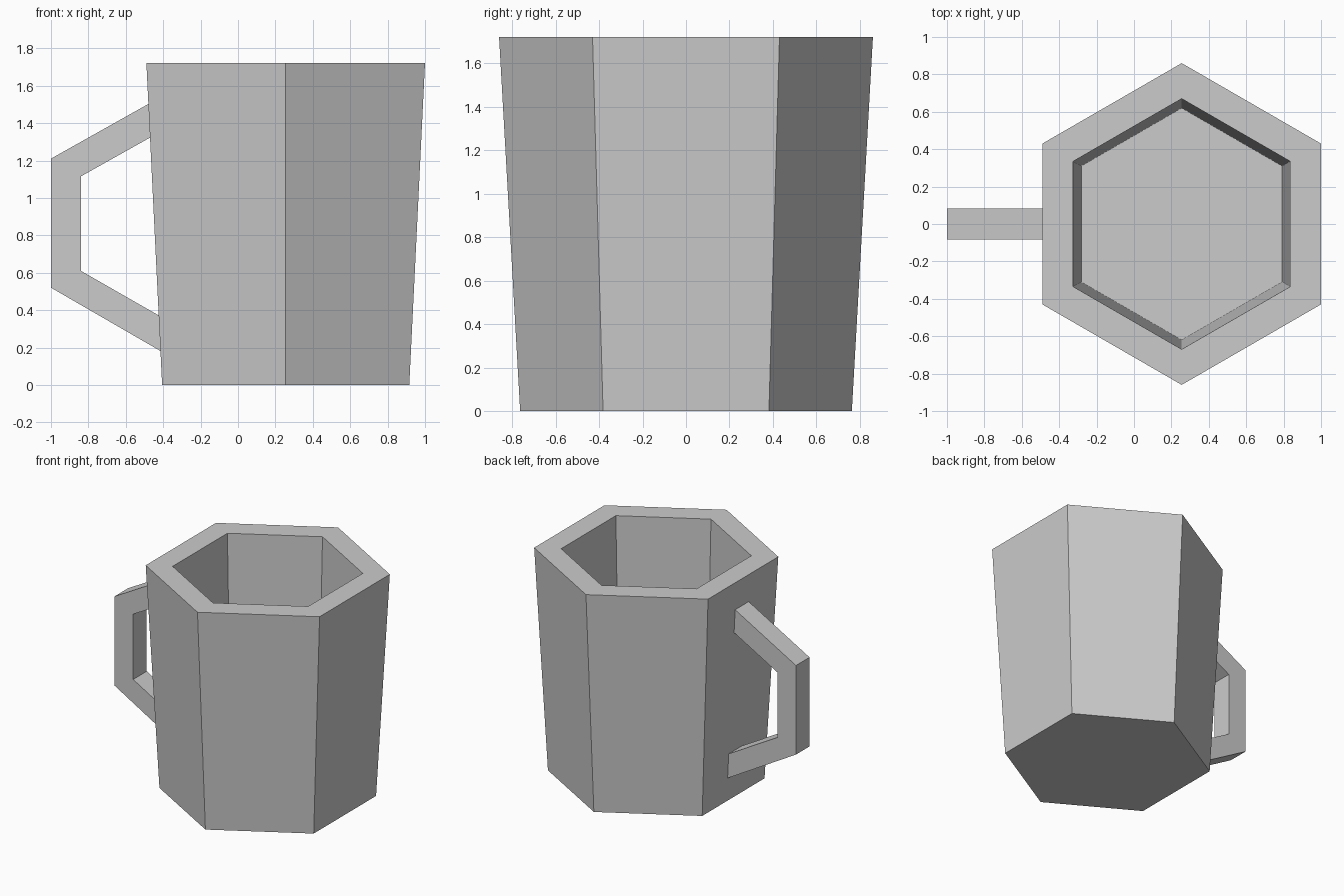
import bpy, bmesh, math

if "Cube" in bpy.data.objects:
    bpy.data.objects.remove(bpy.data.objects["Cube"])

CX = 0.255  # centre of the cup body


def make_object(name, bm):
    bmesh.ops.recalc_face_normals(bm, faces=bm.faces)
    mesh = bpy.data.meshes.new(name)
    bm.to_mesh(mesh)
    bm.free()
    obj = bpy.data.objects.new(name, mesh)
    bpy.context.collection.objects.link(obj)
    return obj


def hex_ring(bm, radius, z):
    angles = [math.radians(30 + 60 * i) for i in range(6)]
    return [bm.verts.new((CX + radius * math.cos(a), radius * math.sin(a), z)) for a in angles]


def bridge(bm, a, b):
    for i in range(len(a)):
        j = (i + 1) % len(a)
        bm.faces.new((a[i], a[j], b[j], b[i]))


# Hexagonal cup: base, outer wall, rim, inner wall, inner floor
bm = bmesh.new()
profile = [(0.763, 0.0), (0.86, 1.72), (0.67, 1.72), (0.62, 0.17)]
rings = [hex_ring(bm, r, z) for r, z in profile]
for a, b in zip(rings, rings[1:]):
    bridge(bm, a, b)
bm.faces.new(rings[0])
bm.faces.new(rings[-1])
make_object("cup_body", bm)

# Angular handle: outer and inner paths, ends sunk into the wall
outer = [(-0.43, 1.53), (-1.0, 1.21), (-1.0, 0.52), (-0.36, 0.15)]
inner = [(-0.43, 1.345), (-0.84, 1.115), (-0.84, 0.61), (-0.36, 0.335)]
bm = bmesh.new()
sections = []
for o, i in zip(outer, inner):
    corners = [(o, -1), (o, 1), (i, 1), (i, -1)]
    sections.append([bm.verts.new((p[0], 0.083 * s, p[1])) for p, s in corners])
for a, b in zip(sections, sections[1:]):
    bridge(bm, a, b)
bm.faces.new(sections[0])
bm.faces.new(sections[-1])
make_object("handle", bm)
